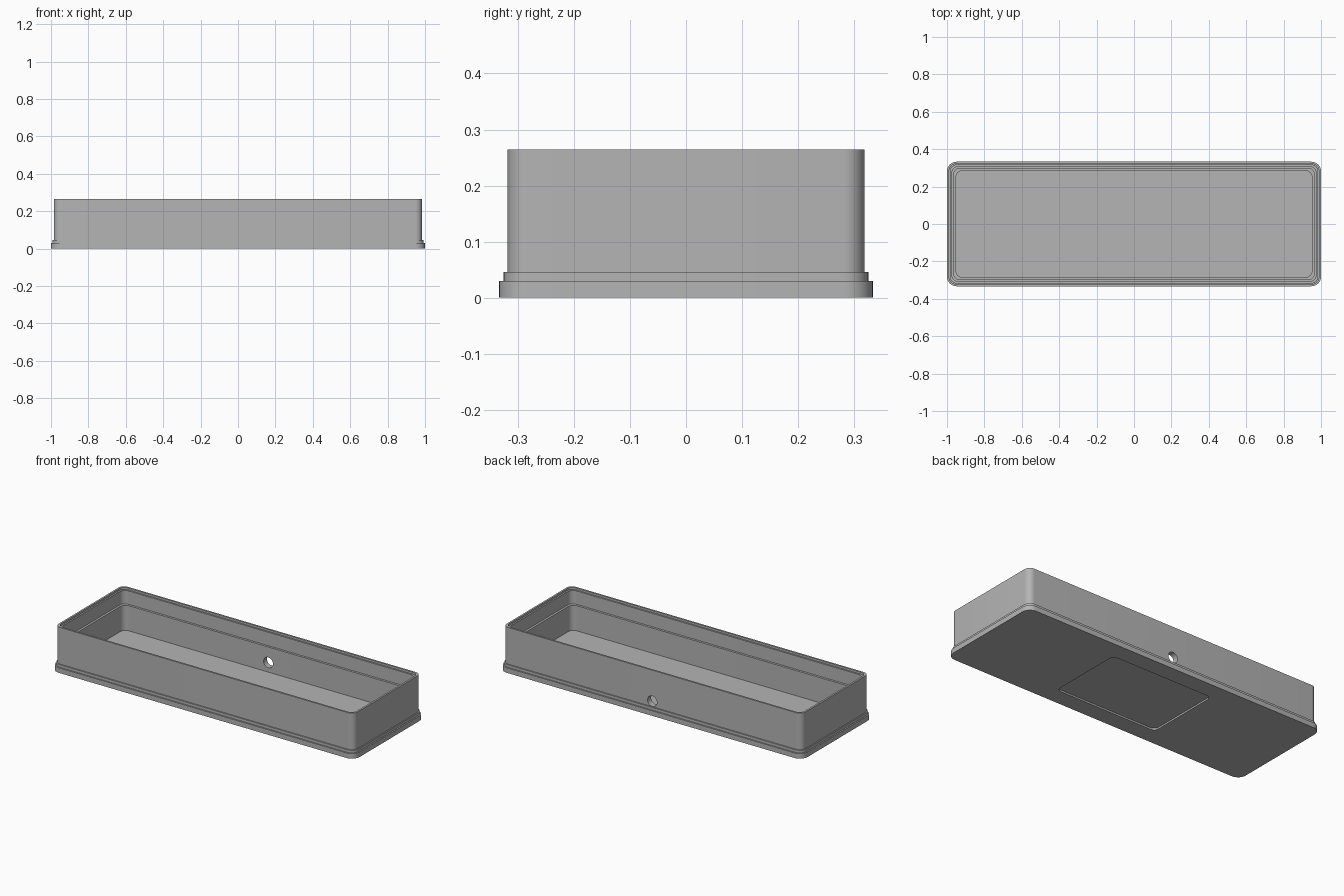
import bpy, bmesh, math
from mathutils import Matrix

if "Cube" in bpy.data.objects:
    bpy.data.objects.remove(bpy.data.objects["Cube"])

# single plain material
grey = bpy.data.materials.new("grey plastic")
grey.use_nodes = True
colour = (0.46, 0.46, 0.46, 1)
grey.diffuse_color = colour
grey.node_tree.nodes["Principled BSDF"].inputs["Base Color"].default_value = colour


def rounded_ring(bm, half_x, half_y, radius, z, steps=10):
    """Closed loop of vertices around a rounded rectangle."""
    ring = []
    for corner, (sx, sy) in enumerate([(1, 1), (-1, 1), (-1, -1), (1, -1)]):
        for i in range(steps + 1):
            a = math.pi / 2 * (corner + i / steps)
            ring.append(bm.verts.new((sx * (half_x - radius) + radius * math.cos(a),
                                      sy * (half_y - radius) + radius * math.sin(a), z)))
    return ring


def loft(bm, rings):
    """Skin neighbouring rings and cap both ends."""
    n = len(rings[0])
    for low, high in zip(rings, rings[1:]):
        for i in range(n):
            j = (i + 1) % n
            bm.faces.new((low[i], low[j], high[j], high[i]))
    bm.faces.new(rings[0][::-1])
    bm.faces.new(rings[-1])
    bmesh.ops.recalc_face_normals(bm, faces=bm.faces)


def finish(bm, name):
    mesh = bpy.data.meshes.new(name)
    bm.to_mesh(mesh)
    bm.free()
    mesh.materials.append(grey)
    obj = bpy.data.objects.new(name, mesh)
    bpy.context.collection.objects.link(obj)
    return obj


def cut(target, cutter):
    cutter.hide_render = True
    mod = target.modifiers.new("cut", "BOOLEAN")
    mod.operation = "DIFFERENCE"
    mod.solver = "EXACT"
    mod.object = cutter
    bpy.context.view_layer.objects.active = target
    bpy.ops.object.modifier_apply(modifier=mod.name)
    bpy.data.objects.remove(cutter)


# tray wall profile as (inset, height): stepped foot, wall, rim, inner ledges, floor
profile = [(0, 0), (0, 0.03), (0.008, 0.03), (0.008, 0.046), (0.015, 0.046),
           (0.015, 0.264), (0.026, 0.264), (0.026, 0.252), (0.035, 0.252),
           (0.035, 0.172), (0.048, 0.172), (0.048, 0.022)]
bm = bmesh.new()
loft(bm, [rounded_ring(bm, 1 - inset, 0.333 - inset, max(0.035, 0.052 - inset), z)
          for inset, z in profile])
tray = finish(bm, "tray")

# shallow label recess in the underside
bm = bmesh.new()
loft(bm, [rounded_ring(bm, 0.335, 0.23, 0.03, z) for z in (-0.05, 0.01)])
cut(tray, finish(bm, "recess_cutter"))

# round cable hole through the back wall
bm = bmesh.new()
bmesh.ops.create_cone(bm, cap_ends=True, segments=32, radius1=0.031, radius2=0.031, depth=0.2,
                      matrix=Matrix.Translation((0, 0.3, 0.079)) @ Matrix.Rotation(math.pi / 2, 4, "X"))
cut(tray, finish(bm, "hole_cutter"))

bpy.ops.object.select_all(action="DESELECT")
tray.select_set(True)
bpy.context.view_layer.objects.active = tray
bpy.ops.object.shade_smooth_by_angle(angle=math.radians(30))
